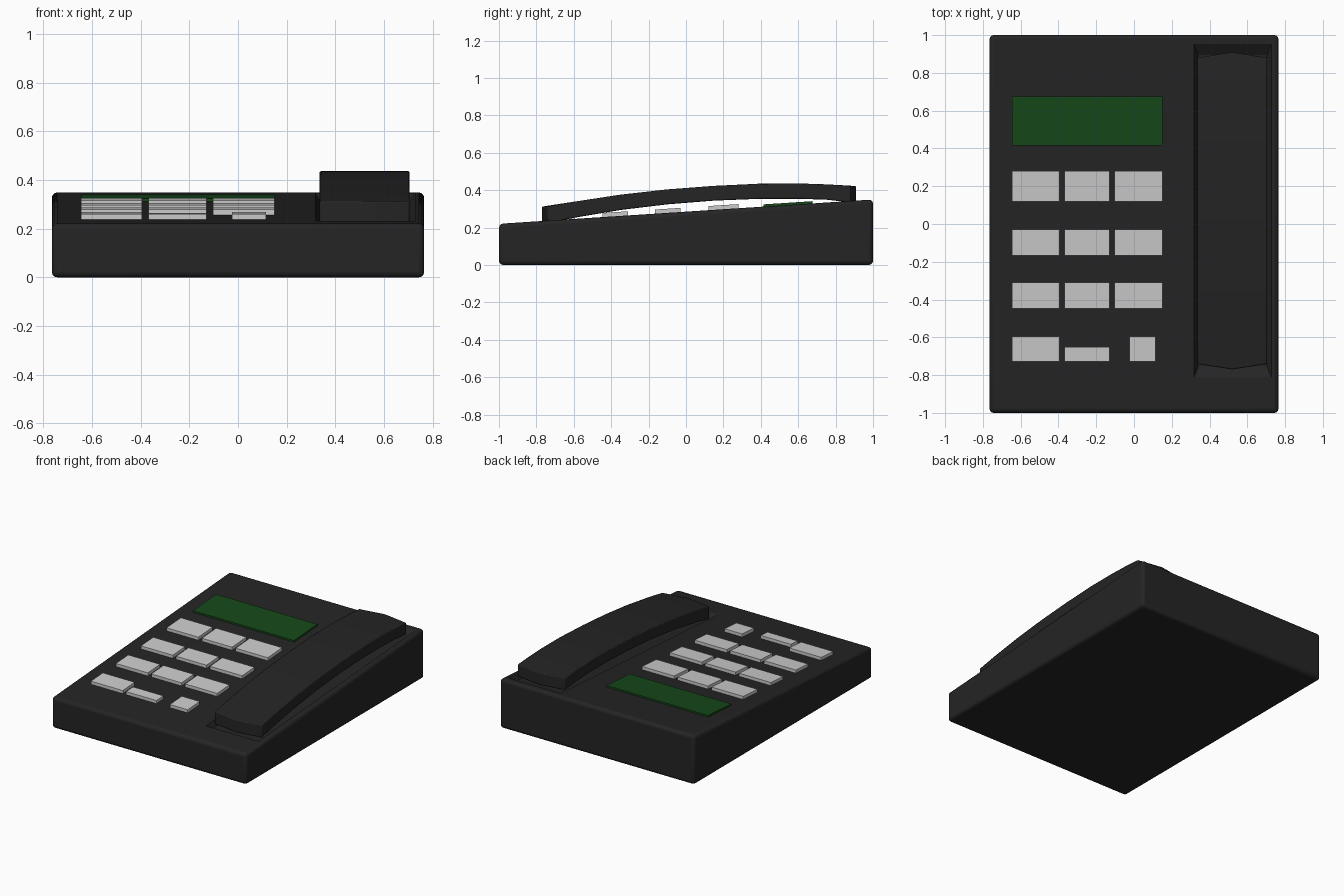
import bpy, bmesh

if "Cube" in bpy.data.objects:
    bpy.data.objects.remove(bpy.data.objects["Cube"])


def material(name, rgb):
    m = bpy.data.materials.new(name)
    m.diffuse_color = (*rgb, 1)
    m.use_nodes = True
    m.node_tree.nodes["Principled BSDF"].inputs["Base Color"].default_value = m.diffuse_color
    return m


DARK = material("dark_plastic", (0.018, 0.018, 0.018))
GREEN = material("green_display", (0.008, 0.065, 0.01))


def top_z(y):
    return 0.22 + 0.065 * (y + 1)


def mesh_object(name, bm, mat=None):
    bmesh.ops.recalc_face_normals(bm, faces=bm.faces)
    me = bpy.data.meshes.new(name)
    bm.to_mesh(me)
    bm.free()
    ob = bpy.data.objects.new(name, me)
    bpy.context.collection.objects.link(ob)
    if mat:
        me.materials.append(mat)
    return ob


def wedge(name, x0, x1, y0, y1, low, high, mat=None, taper=(0, 0), base=None):
    """Box following the sloped top; taper shrinks its lower end in x, y."""
    bm = bmesh.new()
    tx, ty = taper
    rings = []
    for off, sx, sy in ((low, tx, ty), (high, 0, 0)):
        pts = [(x0 + sx, y0 + sy), (x1 - sx, y0 + sy), (x1 - sx, y1 - sy), (x0 + sx, y1 - sy)]
        flat = base is not None and off == low
        rings.append([bm.verts.new((x, y, base if flat else top_z(y) + off)) for x, y in pts])
    lo, hi = rings
    bm.faces.new(lo)
    bm.faces.new(hi)
    for i in range(4):
        j = (i + 1) % 4
        bm.faces.new((lo[i], lo[j], hi[j], hi[i]))
    return mesh_object(name, bm, mat)


def bevel(ob, width, segments):
    b = ob.modifiers.new("bevel", "BEVEL")
    b.width = width
    b.segments = segments
    b.limit_method = "ANGLE"
    b.angle_limit = 0.7


# Sloped body with a shallow handset recess
body = wedge("body", -0.765, 0.765, -1, 1, -1, 0, DARK, base=0)
bevel(body, 0.022, 3)
cutter = wedge("recess_cutter", 0.305, 0.74, -0.845, 0.985, -0.035, 0.02, DARK, (0.035, 0.09))
cutter.hide_render = True
cutter.hide_set(True)
cut = body.modifiers.new("recess", "BOOLEAN")
cut.object = cutter
cut.operation = "DIFFERENCE"
cut.solver = "EXACT"

# Arched handset: stations of (y, underside z, top z), with pointed ends
stations = [(-0.74, 0.222, 0.312), (-0.6, 0.252, 0.338), (-0.35, 0.294, 0.376),
            (-0.1, 0.324, 0.404), (0.15, 0.344, 0.423), (0.4, 0.354, 0.435),
            (0.6, 0.354, 0.436), (0.75, 0.349, 0.431), (0.88, 0.335, 0.422)]
bm = bmesh.new()
grid = []
for i, (y, lo, hi) in enumerate(stations):
    point = -0.03 if i == 0 else 0.03 if i == len(stations) - 1 else 0
    row = [(0.335, y), (0.52, y + point), (0.705, y)]
    ring = [bm.verts.new((x, yy, lo)) for x, yy in row]
    ring += [bm.verts.new((x, yy, hi)) for x, yy in reversed(row)]
    grid.append(ring)
for a, b in zip(grid, grid[1:]):
    for k in range(6):
        n = (k + 1) % 6
        bm.faces.new((a[k], a[n], b[n], b[k]))
for r in (grid[0], grid[-1]):
    bm.faces.new((r[0], r[1], r[4], r[5]))
    bm.faces.new((r[1], r[2], r[3], r[4]))
handset = mesh_object("handset", bm, DARK)
bevel(handset, 0.006, 2)

# Display panel
wedge("display", -0.645, 0.15, 0.415, 0.675, -0.01, 0.012, GREEN)

# Keypad: three columns, three full rows plus an irregular bottom row
columns = [(-0.645, -0.395), (-0.368, -0.13), (-0.103, 0.15)]
rows = [(0.12, 0.28), (-0.167, -0.03), (-0.447, -0.31)]
keys = [(c, r) for r in rows for c in columns]
keys += [(columns[0], (-0.728, -0.595)), (columns[1], (-0.728, -0.652)),
         ((-0.025, 0.115), (-0.728, -0.595))]
for i, ((x0, x1), (y0, y1)) in enumerate(keys):
    wedge(f"key_{i + 1}", x0, x1, y0, y1, -0.01, 0.022)

# Smooth the rounded edges, keep the flats crisp
for ob in (body, handset):
    bpy.ops.object.select_all(action="DESELECT")
    ob.select_set(True)
    bpy.context.view_layer.objects.active = ob
    bpy.ops.object.shade_smooth_by_angle(angle=0.6)
